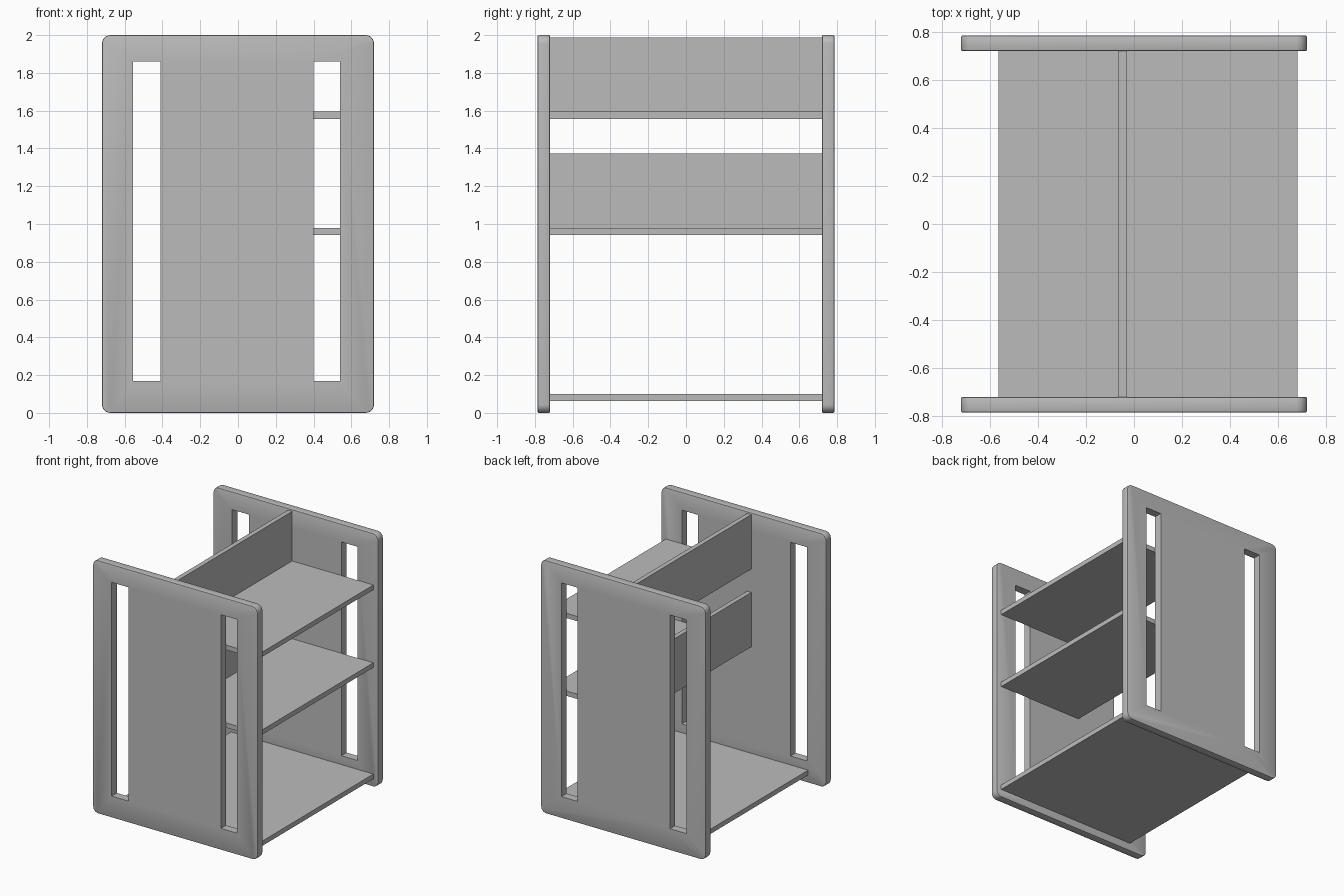
import bpy, bmesh

if "Cube" in bpy.data.objects:
    bpy.data.objects.remove(bpy.data.objects["Cube"])

grey = bpy.data.materials.new("plain_grey")
grey.diffuse_color = (0.5, 0.5, 0.5, 1)
grey.use_nodes = True
grey.node_tree.nodes["Principled BSDF"].inputs["Base Color"].default_value = grey.diffuse_color


def box(name, x, y, z, corner=0.0, rim=0.0):
    """Box from (min, max) ranges; optional rounded corners in the xz plane and softened rim."""
    bm = bmesh.new()
    bmesh.ops.create_cube(bm, size=1)
    for v in bm.verts:
        for i, r in enumerate((x, y, z)):
            v.co[i] = r[0] if v.co[i] < 0 else r[1]
    if corner:
        edges = [e for e in bm.edges if abs(e.verts[0].co.y - e.verts[1].co.y) > 1e-4]
        bmesh.ops.bevel(bm, geom=edges, offset=corner, segments=6, profile=0.5, affect='EDGES')
    if rim:
        edges = [e for e in bm.edges if abs(e.verts[0].co.y - e.verts[1].co.y) < 1e-4]
        bmesh.ops.bevel(bm, geom=edges, offset=rim, segments=2, profile=0.5, affect='EDGES')
    bmesh.ops.recalc_face_normals(bm, faces=bm.faces)
    me = bpy.data.meshes.new(name)
    bm.to_mesh(me)
    bm.free()
    me.materials.append(grey)
    ob = bpy.data.objects.new(name, me)
    bpy.context.collection.objects.link(ob)
    return ob


# Slotted end panels, front and back
for name, y0, y1 in (("front_panel", -0.785, -0.72), ("back_panel", 0.72, 0.785)):
    panel = box(name, (-0.72, 0.72), (y0, y1), (0, 2), corner=0.045, rim=0.006)
    bpy.context.view_layer.objects.active = panel
    for x in ((-0.555, -0.41), (0.40, 0.54)):
        cutter = box("slot_cutter", x, (y0 - 0.1, y1 + 0.1), (0.17, 1.86))
        cutter.hide_render = True
        mod = panel.modifiers.new("slot", 'BOOLEAN')
        mod.operation = 'DIFFERENCE'
        mod.solver = 'EXACT'
        mod.object = cutter
        bpy.ops.object.modifier_apply(modifier=mod.name)
        bpy.data.objects.remove(cutter)
    bpy.ops.object.select_all(action='DESELECT')
    panel.select_set(True)
    bpy.ops.object.shade_smooth_by_angle(angle=0.6)

# Full-width bottom shelf
span = (-0.72, 0.72)
box("bottom_shelf", (-0.565, 0.68), span, (0.062, 0.10))

# Two upper shelves, each with an upright back board
for name, z, top in (("middle", 0.942, 1.372), ("upper", 1.557, 1.987)):
    box(name + "_shelf", (-0.03, 0.68), span, (z, z + 0.038))
    box(name + "_back_board", (-0.067, -0.03), span, (z, top))
